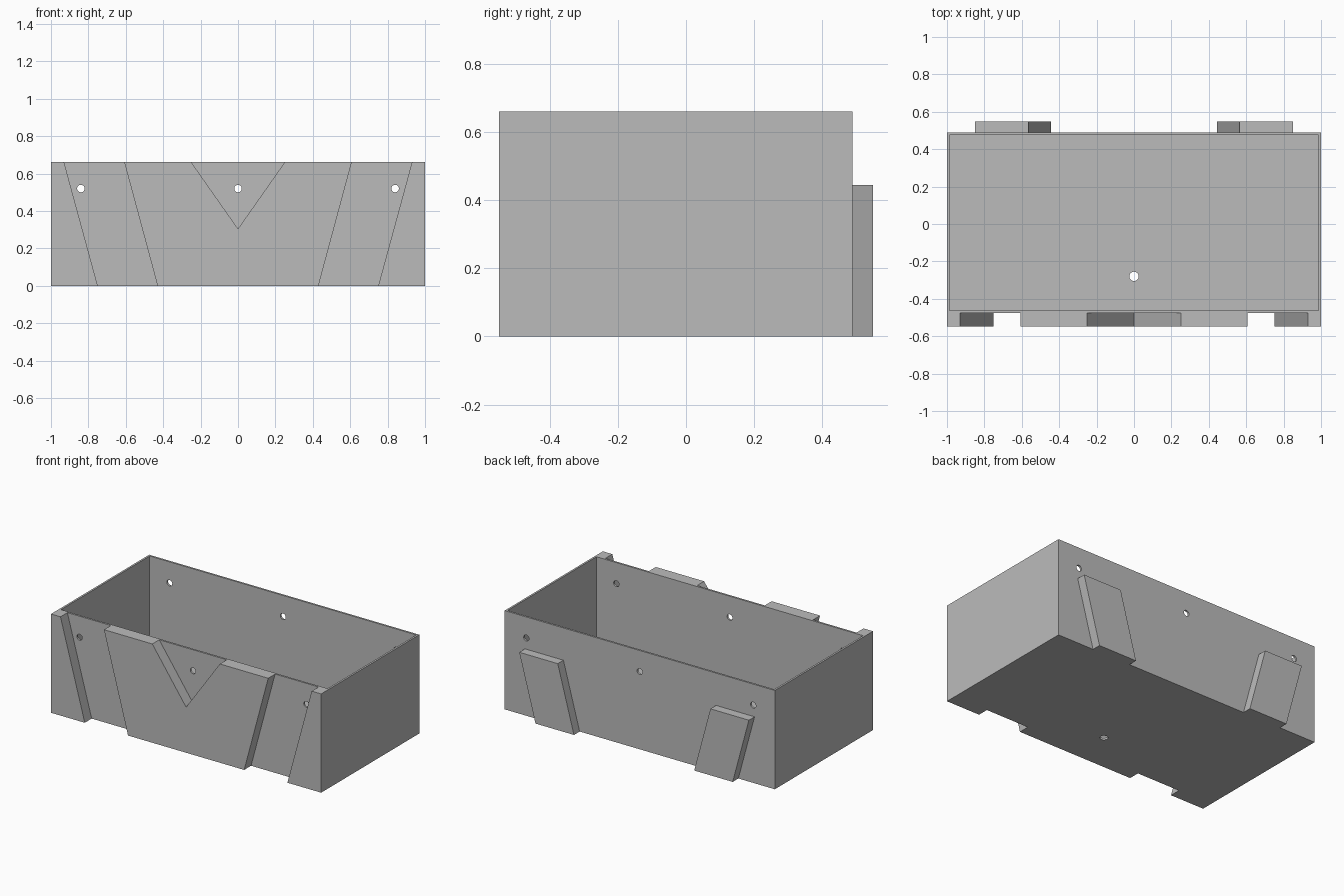
import bpy, bmesh
from math import radians
from mathutils import Matrix

cube = bpy.data.objects.get("Cube")
if cube:
    bpy.data.objects.remove(cube, do_unlink=True)

HEIGHT, WALL = 0.661, 0.013
FRONT, BACK = -0.476, 0.489      # outer faces of the bin walls
DEPTH = 0.549                    # reach of the raised panels

grey = bpy.data.materials.new("grey_plastic")
grey.use_nodes = True
colour = (0.5, 0.5, 0.5, 1)
grey.diffuse_color = colour
grey.node_tree.nodes["Principled BSDF"].inputs["Base Color"].default_value = colour


def finish(name, bm):
    bmesh.ops.recalc_face_normals(bm, faces=bm.faces)
    mesh = bpy.data.meshes.new(name)
    bm.to_mesh(mesh)
    bm.free()
    mesh.materials.append(grey)
    ob = bpy.data.objects.new(name, mesh)
    bpy.context.collection.objects.link(ob)
    return ob


def panel(name, outline, y0, y1):
    """Extrude an x-z outline from y0 to y1."""
    bm = bmesh.new()
    face = bm.faces.new([bm.verts.new((x, y0, z)) for x, z in outline])
    new = bmesh.ops.extrude_face_region(bm, geom=[face])["geom"]
    verts = [v for v in new if isinstance(v, bmesh.types.BMVert)]
    bmesh.ops.translate(bm, vec=(0, y1 - y0, 0), verts=verts)
    return finish(name, bm)


def box(name, x0, x1, y0, y1, z0, z1):
    return panel(name, [(x0, z0), (x1, z0), (x1, z1), (x0, z1)], y0, y1)


def drill(name, location, radius, length, tilt):
    """Hidden cylinder used as a hole cutter."""
    bm = bmesh.new()
    bmesh.ops.create_cone(bm, cap_ends=True, segments=32, radius1=radius,
                          radius2=radius, depth=length,
                          matrix=Matrix.Translation(location) @ Matrix.Rotation(tilt, 4, "X"))
    return finish(name, bm)


# Open bin: outer block with its inside and holes cut away
bin_body = box("bin_body", -1, 1, FRONT, BACK, 0, HEIGHT)
cutters = [box("cavity_cutter", WALL - 1, 1 - WALL, FRONT + WALL, BACK - WALL, WALL, 1)]
for x in (-0.84, 0, 0.84):
    cutters.append(drill("wall_hole_cutter", (x, 0, 0.52), 0.02, 2, radians(90)))
cutters.append(drill("drain_hole_cutter", (0, -0.28, 0), 0.025, 0.2, 0))
for cutter in cutters:
    cutter.hide_render = True
    cutter.hide_viewport = True
    cut = bin_body.modifiers.new(cutter.name, "BOOLEAN")
    cut.object = cutter
    cut.solver = "EXACT"

# Apply the cuts, then drop the cutters
depsgraph = bpy.context.evaluated_depsgraph_get()
carved = bpy.data.meshes.new_from_object(bin_body.evaluated_get(depsgraph))
bin_body.modifiers.clear()
bin_body.data = carved
for cutter in cutters:
    bpy.data.objects.remove(cutter, do_unlink=True)

# Raised front centre panel with a V notch
panel("front_centre_panel",
      [(-0.43, 0), (0.43, 0), (0.608, HEIGHT), (0.25, HEIGHT),
       (0, 0.305), (-0.25, HEIGHT), (-0.608, HEIGHT)], -DEPTH, FRONT)

# Mirrored front corner panels and slanted back pads
for side, s in (("left", 1), ("right", -1)):
    panel(side + "_front_corner_panel",
          [(s * x, z) for x, z in ((0.75, 0), (1, 0), (1, HEIGHT), (0.93, HEIGHT))],
          -DEPTH, FRONT)
    panel(side + "_back_pad",
          [(s * x, z) for x, z in ((0.445, 0), (0.73, 0), (0.85, 0.445), (0.565, 0.445))],
          BACK, DEPTH)
